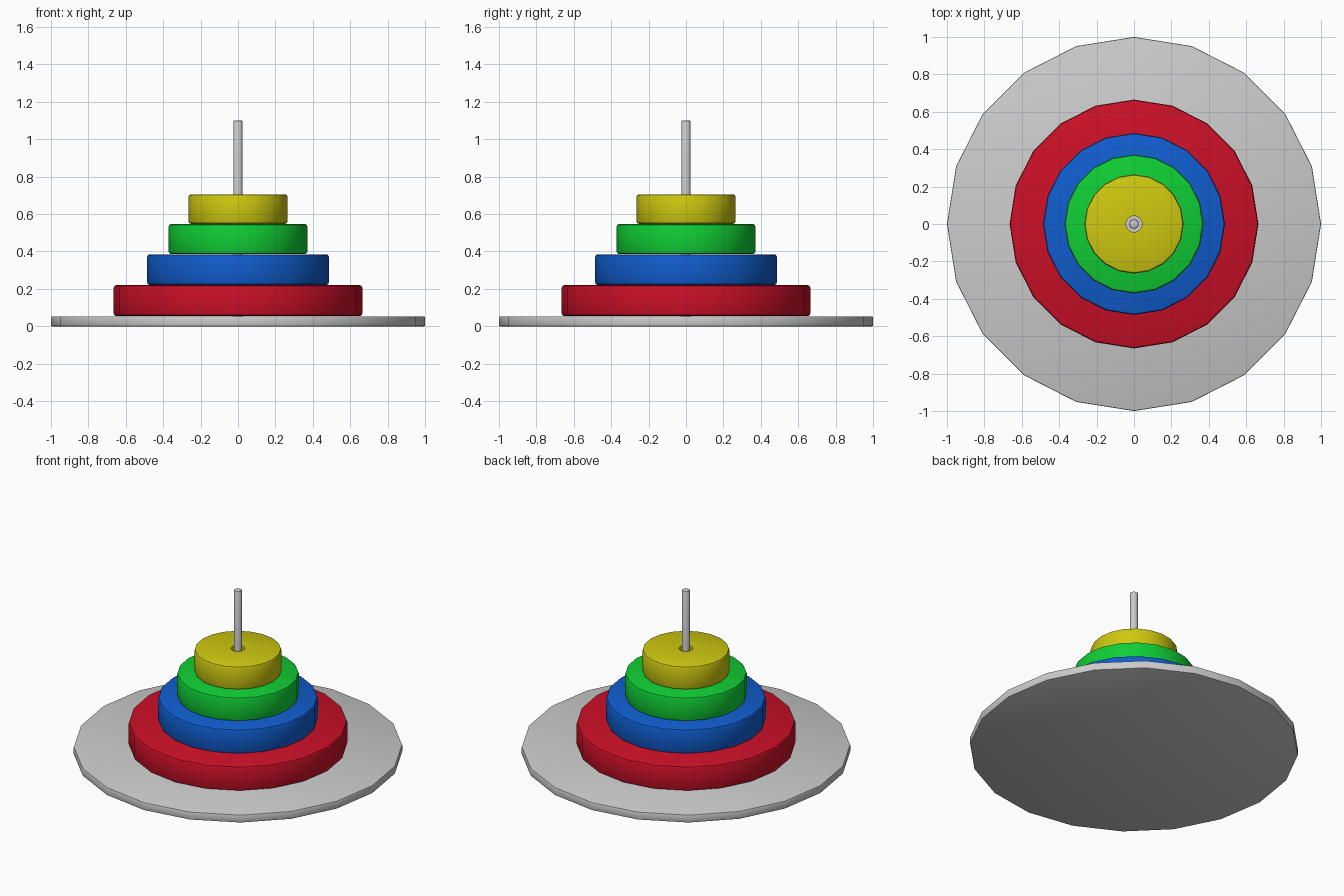
import bpy, math

if "Cube" in bpy.data.objects:
    bpy.data.objects.remove(bpy.data.objects["Cube"])

SIDES = 20


def lathe(name, profile, closed_ring, color=None):
    """Spin a closed (radius, z) profile around z; cap the ends if not a ring."""
    verts, faces = [], []
    n = len(profile)
    for r, z in profile:
        for i in range(SIDES):
            a = 2 * math.pi * i / SIDES
            verts.append((r * math.cos(a), r * math.sin(a), z))
    for j in range(n if closed_ring else n - 1):
        k = (j + 1) % n
        for i in range(SIDES):
            m = (i + 1) % SIDES
            faces.append((j * SIDES + i, j * SIDES + m, k * SIDES + m, k * SIDES + i))
    if not closed_ring:
        faces.append(tuple(reversed(range(SIDES))))
        faces.append(tuple((n - 1) * SIDES + i for i in range(SIDES)))
    mesh = bpy.data.meshes.new(name)
    mesh.from_pydata(verts, [], faces)
    obj = bpy.data.objects.new(name, mesh)
    bpy.context.collection.objects.link(obj)
    if color:
        mat = bpy.data.materials.new(name + "_paint")
        mat.diffuse_color = (*color, 1)
        mat.use_nodes = True
        mat.node_tree.nodes["Principled BSDF"].inputs["Base Color"].default_value = mat.diffuse_color
        mesh.materials.append(mat)
    bpy.ops.object.select_all(action='DESELECT')
    obj.select_set(True)
    bpy.context.view_layer.objects.active = obj
    bpy.ops.object.shade_smooth_by_angle(angle=math.radians(35))
    return obj


def solid(r, z0, z1, b):
    return [(r - b, z0), (r - b * 0.3, z0 + b * 0.3), (r, z0 + b),
            (r, z1 - b), (r - b * 0.3, z1 - b * 0.3), (r - b, z1)]


# base plate and centre pole
lathe("base_plate", solid(1.0, 0.0, 0.053, 0.006), False)
lathe("pole", solid(0.025, 0.05, 1.10, 0.006), False)

# stacked rings with a hole for the pole
HOLE = 0.043
rings = [
    ("red_ring", 0.665, 0.055, 0.220, (0.60, 0.005, 0.02)),
    ("blue_ring", 0.486, 0.221, 0.385, (0.005, 0.11, 0.62)),
    ("green_ring", 0.371, 0.386, 0.547, (0.005, 0.62, 0.035)),
    ("yellow_ring", 0.265, 0.548, 0.706, (0.62, 0.58, 0.005)),
]
for name, r, z0, z1, color in rings:
    profile = solid(r, z0, z1, 0.014) + [(HOLE, z1), (HOLE, z0)]
    lathe(name, profile, True, color)
